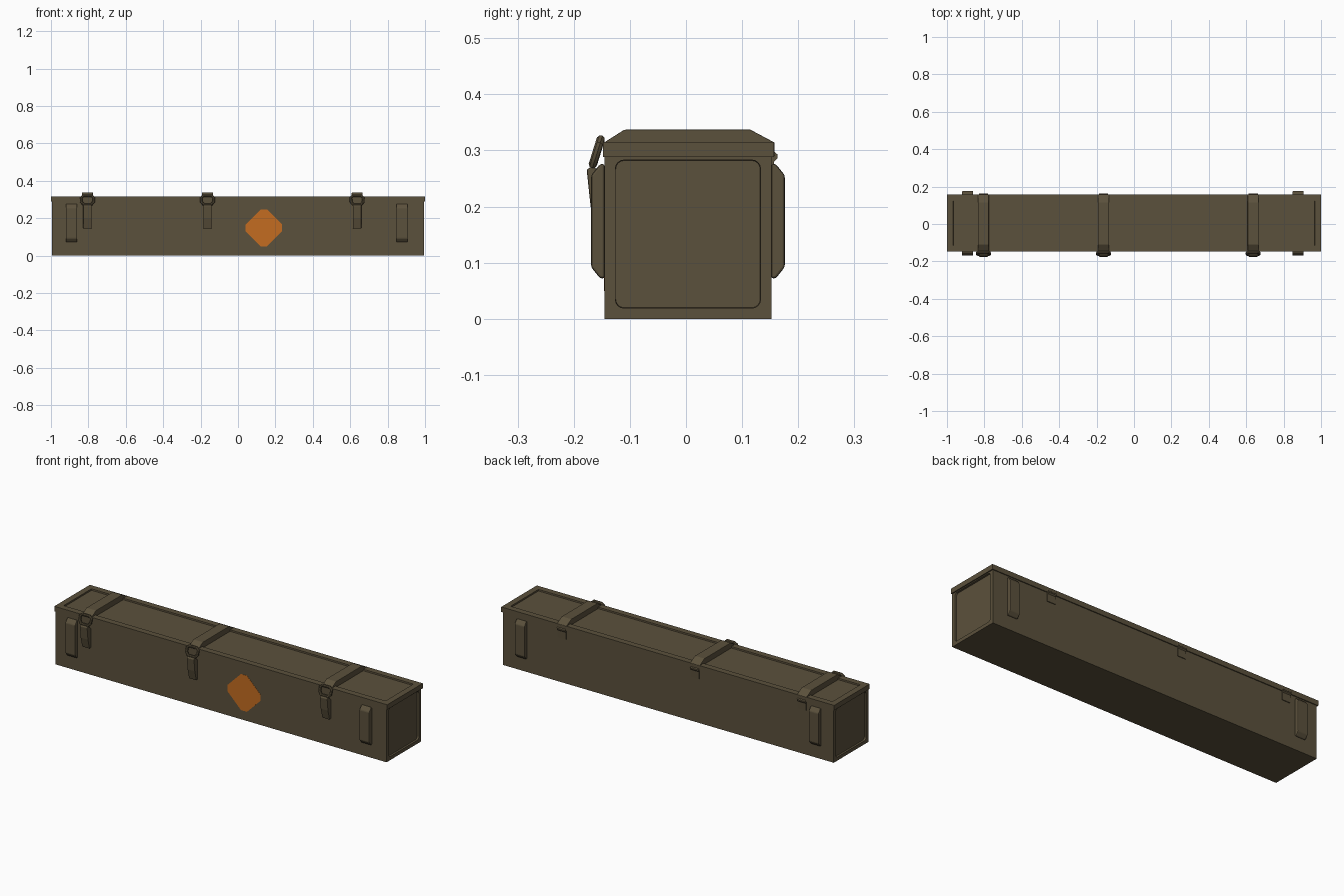
import bpy, bmesh, math

old = bpy.data.objects.get("Cube")
if old:
    bpy.data.objects.remove(old, do_unlink=True)


def material(name, rgb):
    m = bpy.data.materials.new(name)
    m.use_nodes = True
    m.diffuse_color = (*rgb, 1)
    bsdf = m.node_tree.nodes["Principled BSDF"]
    bsdf.inputs["Base Color"].default_value = (*rgb, 1)
    bsdf.inputs["Roughness"].default_value = 0.8
    return m


OLIVE = material("olive paint", (0.105, 0.082, 0.045))
ORANGE = material("orange paint", (0.55, 0.15, 0.015))


def finish(name, bm, mat):
    bmesh.ops.recalc_face_normals(bm, faces=bm.faces)
    me = bpy.data.meshes.new(name)
    bm.to_mesh(me)
    bm.free()
    me.materials.append(mat)
    ob = bpy.data.objects.new(name, me)
    bpy.context.collection.objects.link(ob)
    return ob


def box(lo, hi):
    bm = bmesh.new()
    bmesh.ops.create_cube(bm, size=1)
    for v in bm.verts:
        for i in range(3):
            v.co[i] = lo[i] if v.co[i] < 0 else hi[i]
    bm.normal_update()
    return bm


def recess(bm, face, margin, depth, radius):
    """Sink a panel into a face and round its corners."""
    bmesh.ops.inset_individual(bm, faces=[face], thickness=margin)
    rim = set(face.verts)
    bmesh.ops.inset_individual(bm, faces=[face], thickness=0.001, depth=-depth)
    floor = set(face.verts)
    walls = [e for e in bm.edges
             if len(rim & set(e.verts)) == 1 and len(floor & set(e.verts)) == 1]
    if radius:
        bmesh.ops.bevel(bm, geom=walls, offset=radius, segments=4,
                        profile=0.5, affect='EDGES')


def prism(name, profile, x, width, mat=OLIVE, bevel=0.0):
    """Extrude a (y, z) outline along x."""
    bm = bmesh.new()
    face = bm.faces.new([bm.verts.new((x - width / 2, y, z)) for y, z in profile])
    ext = bmesh.ops.extrude_face_region(bm, geom=[face])
    moved = [g for g in ext["geom"] if isinstance(g, bmesh.types.BMVert)]
    bmesh.ops.translate(bm, verts=moved, vec=(width, 0, 0))
    ob = finish(name, bm, mat)
    if bevel:
        mod = ob.modifiers.new("soft edges", 'BEVEL')
        mod.width = bevel
        mod.segments = 2
    return ob


# Case body with a sunken panel in each end
FRONT, BACK = -0.145, 0.152
bm = box((-0.994, FRONT, 0), (0.994, BACK, 0.302))
for side in (-1, 1):
    end = next(f for f in bm.faces if f.normal.x * side > 0.9 and f.calc_area() > 0.08)
    recess(bm, end, 0.027, 0.01, 0.015)
    bm.normal_update()
finish("case_body", bm, OLIVE)

# Lid with a sunken top panel
bm = box((-1, -0.148, 0.288), (1, 0.157, 0.315))
recess(bm, next(f for f in bm.faces if f.normal.z > 0.9), 0.047, 0.008, 0)
finish("lid", bm, OLIVE)

# Carrying handles, two on each long side
for label, x in (("right", -0.89), ("left", 0.877)):
    for place, wall, out in (("front", FRONT, -1), ("back", BACK, 1)):
        outline = [(0, 0.072), (0.008, 0.072), (0.024, 0.092),
                   (0.024, 0.256), (0.008, 0.276), (0, 0.276)]
        prism(f"{place}_{label}_handle",
              [(wall + out * d, z) for d, z in outline], x, 0.06, bevel=0.004)

# Straps over the lid, each with a back clip, a buckle ring and a lever
strap = [(-0.145, 0.29), (-0.148, 0.313), (-0.11, 0.337), (0.115, 0.337),
         (0.158, 0.314), (0.158, 0.29)]
clip = [(0.15, 0.24), (0.156, 0.24), (0.157, 0.28), (0.163, 0.286),
        (0.163, 0.293), (0.157, 0.298), (0.15, 0.298)]
lever = [(-0.143, 0.145), (-0.156, 0.145), (-0.17, 0.2), (-0.177, 0.266),
         (-0.166, 0.273), (-0.143, 0.252)]
for i, x in enumerate((-0.805, -0.163, 0.637), 1):
    prism(f"strap_{i}", strap, x, 0.058, bevel=0.002)
    prism(f"back_clip_{i}", clip, x, 0.05)
    prism(f"lever_{i}", lever, x, 0.045, bevel=0.003)

    # Buckle ring: a closed tube leaning back onto the lid
    top, low = (-0.152, 0.32), (-0.166, 0.275)
    cu = bpy.data.curves.new(f"buckle_ring_{i}", 'CURVE')
    cu.dimensions = '3D'
    cu.bevel_depth = 0.0075
    cu.bevel_resolution = 2
    sp = cu.splines.new('POLY')
    loop = [(-0.022, 1), (0.022, 1), (0.033, 0.8), (0.033, 0.3),
            (0.022, 0), (-0.022, 0), (-0.033, 0.3), (-0.033, 0.8)]
    sp.points.add(len(loop) - 1)
    for p, (dx, t) in zip(sp.points, loop):
        y, z = (a + (b - a) * t for a, b in zip(low, top))
        p.co = (x + dx, y, z, 1)
    sp.use_cyclic_u = True
    cu.materials.append(OLIVE)
    ring = bpy.data.objects.new(cu.name, cu)
    bpy.context.collection.objects.link(ring)
    bpy.ops.object.select_all(action='DESELECT')
    ring.select_set(True)
    bpy.context.view_layer.objects.active = ring
    bpy.ops.object.convert(target='MESH')
    bpy.ops.object.shade_smooth_by_angle(angle=math.radians(40))

# Painted diamond on the front: a thin plate with clipped corners
bm = bmesh.new()
corners = []
for k in range(4):
    a = k * math.pi / 2
    for s in (-1, 1):
        u, v = 0.098, 0.018 * s
        corners.append(bm.verts.new((0.138 + u * math.cos(a) - v * math.sin(a), FRONT - 0.001,
                                     0.148 + u * math.sin(a) + v * math.cos(a))))
face = bm.faces.new(corners)
ext = bmesh.ops.extrude_face_region(bm, geom=[face])
bmesh.ops.translate(bm, vec=(0, 0.002, 0),
                    verts=[g for g in ext["geom"] if isinstance(g, bmesh.types.BMVert)])
finish("diamond_marking", bm, ORANGE)
